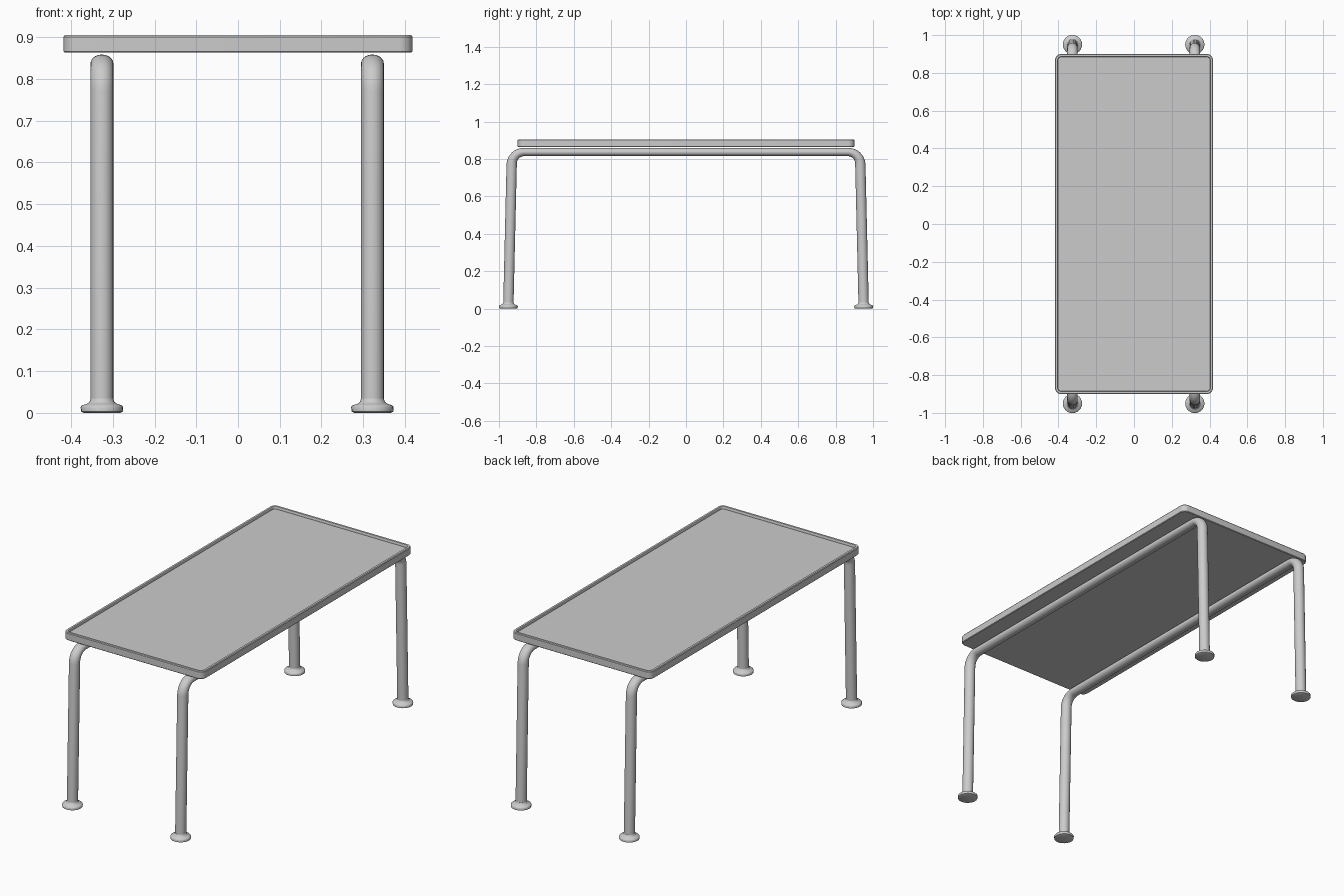
import bpy, bmesh
from math import sin, cos, pi, radians
from mathutils import Vector

cube = bpy.data.objects.get("Cube")
if cube:
    bpy.data.objects.remove(cube)

grey = bpy.data.materials.new("light grey metal")
grey.use_nodes = True
colour = (0.6, 0.6, 0.6, 1)
grey.diffuse_color = colour
grey.node_tree.nodes["Principled BSDF"].inputs["Base Color"].default_value = colour


def finish(bm, name, angle=35):
    bmesh.ops.recalc_face_normals(bm, faces=bm.faces)
    mesh = bpy.data.meshes.new(name)
    bm.to_mesh(mesh)
    bm.free()
    mesh.materials.append(grey)
    obj = bpy.data.objects.new(name, mesh)
    bpy.context.collection.objects.link(obj)
    bpy.ops.object.select_all(action='DESELECT')
    obj.select_set(True)
    bpy.context.view_layer.objects.active = obj
    bpy.ops.object.shade_smooth_by_angle(angle=radians(angle))
    return obj


def skin(rings):
    """Join equal rings of points into a closed solid with capped ends."""
    bm = bmesh.new()
    loops = [[bm.verts.new(p) for p in ring] for ring in rings]
    n = len(loops[0])
    for a, b in zip(loops, loops[1:]):
        for i in range(n):
            j = (i + 1) % n
            bm.faces.new((a[i], a[j], b[j], b[i]))
    bm.faces.new(loops[0])
    bm.faces.new(loops[-1])
    return bm


def rounded_rect(hx, hy, r, z, steps=6):
    pts = []
    for k, (sx, sy) in enumerate([(1, 1), (-1, 1), (-1, -1), (1, -1)]):
        for s in range(steps + 1):
            a = (k + s / steps) * pi / 2
            pts.append((sx * (hx - r) + r * cos(a), sy * (hy - r) + r * sin(a), z))
    return pts


# Tray top: outer wall, rounded rim and a sunken panel
HX, HY, R = 0.418, 0.90, 0.032
tray_profile = [(0.003, 0.863), (0, 0.866), (0, 0.901), (0.003, 0.905),
                (0.014, 0.905), (0.016, 0.902), (0.016, 0.892)]
finish(skin([rounded_rect(HX - d, HY - d, R - d, z) for d, z in tray_profile]), "tray_top")

# Tubular frames: leg, bend, rail, bend, leg
FOOT_Y, BEND_Y, RAIL_Z, BEND = 0.95, 0.932, 0.837, 0.065
half = [(FOOT_Y, 0.01, 1.0)]
for s in range(9):
    a = s / 8 * pi / 2
    half.append((BEND_Y - BEND + BEND * cos(a), RAIL_Z - BEND + BEND * sin(a), 1 - 0.22 * s / 8))
path = half + [(-y, z, f) for y, z, f in reversed(half)]


def tube(x, radius=0.0275, sides=20):
    rings = []
    for i, (y, z, flat) in enumerate(path):
        before, after = path[max(i - 1, 0)], path[min(i + 1, len(path) - 1)]
        t = Vector((0, after[0] - before[0], after[1] - before[1])).normalized()
        if flat < 0.79:
            t = Vector((0, -1, 0))
        up = Vector((0, -t.z, t.y))
        centre = Vector((x, y, z))
        ring = []
        for k in range(sides):
            a = 2 * pi * k / sides
            ring.append(centre + Vector((radius * cos(a), 0, 0)) + up * (radius * flat * sin(a)))
        rings.append(ring)
    return skin(rings)


# Feet: turned discs with a sloped shoulder
foot_profile = [(0.044, 0), (0.05, 0.003), (0.051, 0.014), (0.048, 0.018),
                (0.036, 0.022), (0.030, 0.026), (0.0275, 0.034)]


def foot(x, y, sides=24):
    angles = [2 * pi * k / sides for k in range(sides)]
    return skin([[(x + r * cos(a), y + r * sin(a), z) for a in angles] for r, z in foot_profile])


for side, x in (("right", -0.326), ("left", 0.322)):
    finish(tube(x), side + "_frame_tube", 50)
    for end, y in (("front", -FOOT_Y), ("back", FOOT_Y)):
        finish(foot(x, y), f"{end}_{side}_foot", 50)
